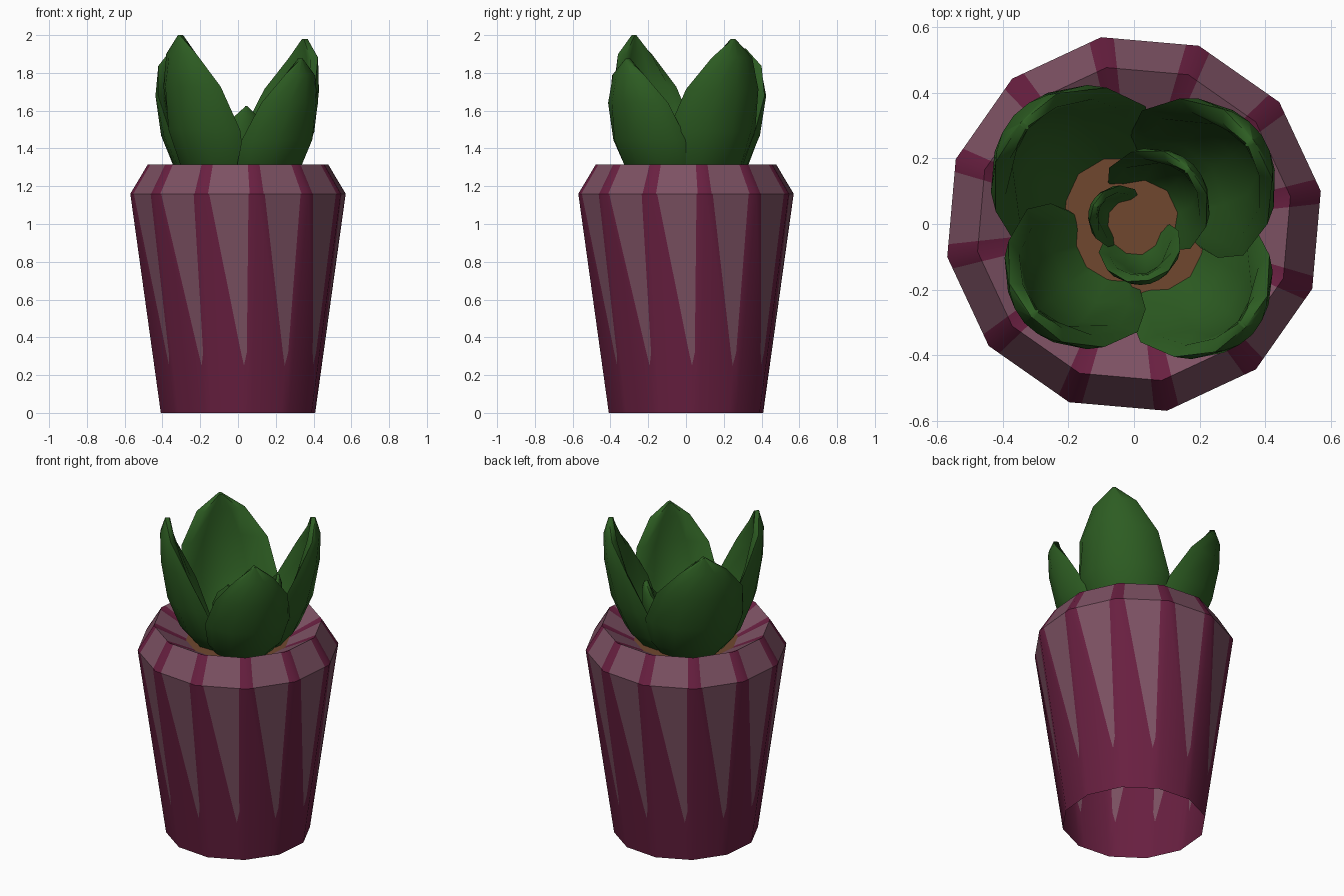
import bpy, bmesh, math

if "Cube" in bpy.data.objects:
    bpy.data.objects.remove(bpy.data.objects["Cube"])


def material(name, rgb):
    m = bpy.data.materials.new(name)
    m.diffuse_color = (*rgb, 1)
    m.use_nodes = True
    m.node_tree.nodes["Principled BSDF"].inputs["Base Color"].default_value = m.diffuse_color
    return m


DARK = material("dark magenta", (0.140, 0.014, 0.052))
LIGHT = material("dusty mauve", (0.205, 0.083, 0.125))
GREEN = material("leaf green", (0.026, 0.108, 0.016))
BROWN = material("soil brown", (0.160, 0.064, 0.028))


def finish(bm, name, mats, angle=35):
    bmesh.ops.remove_doubles(bm, verts=bm.verts, dist=0.0005)
    me = bpy.data.meshes.new(name)
    bm.to_mesh(me)
    bm.free()
    ob = bpy.data.objects.new(name, me)
    bpy.context.collection.objects.link(ob)
    for m in mats:
        me.materials.append(m)
    bpy.ops.object.select_all(action='DESELECT')
    ob.select_set(True)
    bpy.context.view_layer.objects.active = ob
    bpy.ops.object.shade_smooth_by_angle(angle=math.radians(angle))
    return ob


SIDES = 12
START = math.radians(10)


def facet_point(k, f, r, z):
    """Point at fraction f along flat side k of the twelve-sided pot."""
    a, b = (START + math.tau * i / SIDES for i in (k, k + 1))
    return (r * (math.cos(a) * (1 - f) + math.cos(b) * f),
            r * (math.sin(a) * (1 - f) + math.sin(b) * f), z)


# Pot: tapered open wall with pointed light wedges, chamfered rim, inner lip
R0, R1, ZW = 0.415, 0.579, 1.16
RIM = [(R1, ZW), (0.485, 1.315), (0.30, 1.215)]
bm = bmesh.new()


def add(points, mat):
    face = bm.faces.new([bm.verts.new(p) for p in points])
    face.material_index = mat


for k in range(SIDES):
    def wall(f, z):
        return facet_point(k, f, R0 + (R1 - R0) * z / ZW, z)
    tip = [wall(0.73, 0.32), wall(0.80, 0.25), wall(0.86, 0.32)]
    add([wall(0.15, ZW), *tip, wall(0.85, ZW)], 1)
    add([wall(0, 0), wall(0.8, 0), tip[1], tip[0], wall(0.15, ZW), wall(0, ZW)], 0)
    add([wall(0.8, 0), wall(1, 0), wall(1, ZW), wall(0.85, ZW), tip[2], tip[1]], 0)
    for lo, hi in zip(RIM, RIM[1:]):
        for f0, f1, mat in ((0, 0.13, 0), (0.13, 0.87, 1), (0.87, 1, 0)):
            add([facet_point(k, f0, *lo), facet_point(k, f1, *lo),
                 facet_point(k, f1, *hi), facet_point(k, f0, *hi)], mat)
finish(bm, "pot", [DARK, LIGHT])

# Soil disc
bm = bmesh.new()
add([facet_point(k, 0, 0.30, 1.215) for k in range(SIDES)], 0)
finish(bm, "soil", [BROWN])

# Leaf profile: height fraction, radius, half angle around the pot axis
PROFILE = [(0.0, 0.19, 50), (0.216, 0.36, 57), (0.43, 0.44, 51),
           (0.69, 0.48, 35), (0.885, 0.485, 17), (1.0, 0.455, 1)]
BASE = 1.12


def leaf(name, azimuth, top, size, width, thick):
    """Cupped leaf: rounded cross-sections lofted from base to tip."""
    bm = bmesh.new()
    ts = [-1, -0.8, -0.4, 0, 0.4, 0.8, 1]
    loop = [(t, 0) for t in ts] + [(t, 1) for t in ts[-2:0:-1]]
    rings = []
    for h, r, half in PROFILE:
        ring = []
        for t, inner in loop:
            rr = r * size * (1 - 0.21 * t * t * half / 55)
            slim = 0.5 if h == 1 else 1
            rr -= inner * thick * slim * math.sqrt(1 - t ** 4)
            a = math.radians(azimuth + t * half * width)
            ring.append(bm.verts.new((rr * math.cos(a), rr * math.sin(a),
                                      BASE + (top - BASE) * h)))
        rings.append(ring)
    n = len(loop)
    for lo, hi in zip(rings, rings[1:]):
        for i in range(n):
            j = (i + 1) % n
            bm.faces.new((lo[i], lo[j], hi[j], hi[i]))
    bm.faces.new(rings[-1])
    bm.faces.new(rings[0][::-1])
    finish(bm, name, [GREEN], 60)


# Outer whorl, then the inner spiral
leaf("leaf_front_left", 222, 2.00, 0.93, 0.98, 0.06)
leaf("leaf_back_right", 35, 1.98, 0.98, 1.0, 0.06)
leaf("leaf_front_right", 317, 1.875, 1.02, 0.86, 0.06)
leaf("leaf_back_left", 138, 1.93, 1.02, 1.05, 0.06)
leaf("inner_leaf_back", 45, 1.60, 0.53, 1.35, 0.04)
leaf("inner_leaf_front", 285, 1.625, 0.39, 1.3, 0.035)
leaf("inner_leaf_left", 155, 1.48, 0.30, 1.3, 0.03)
